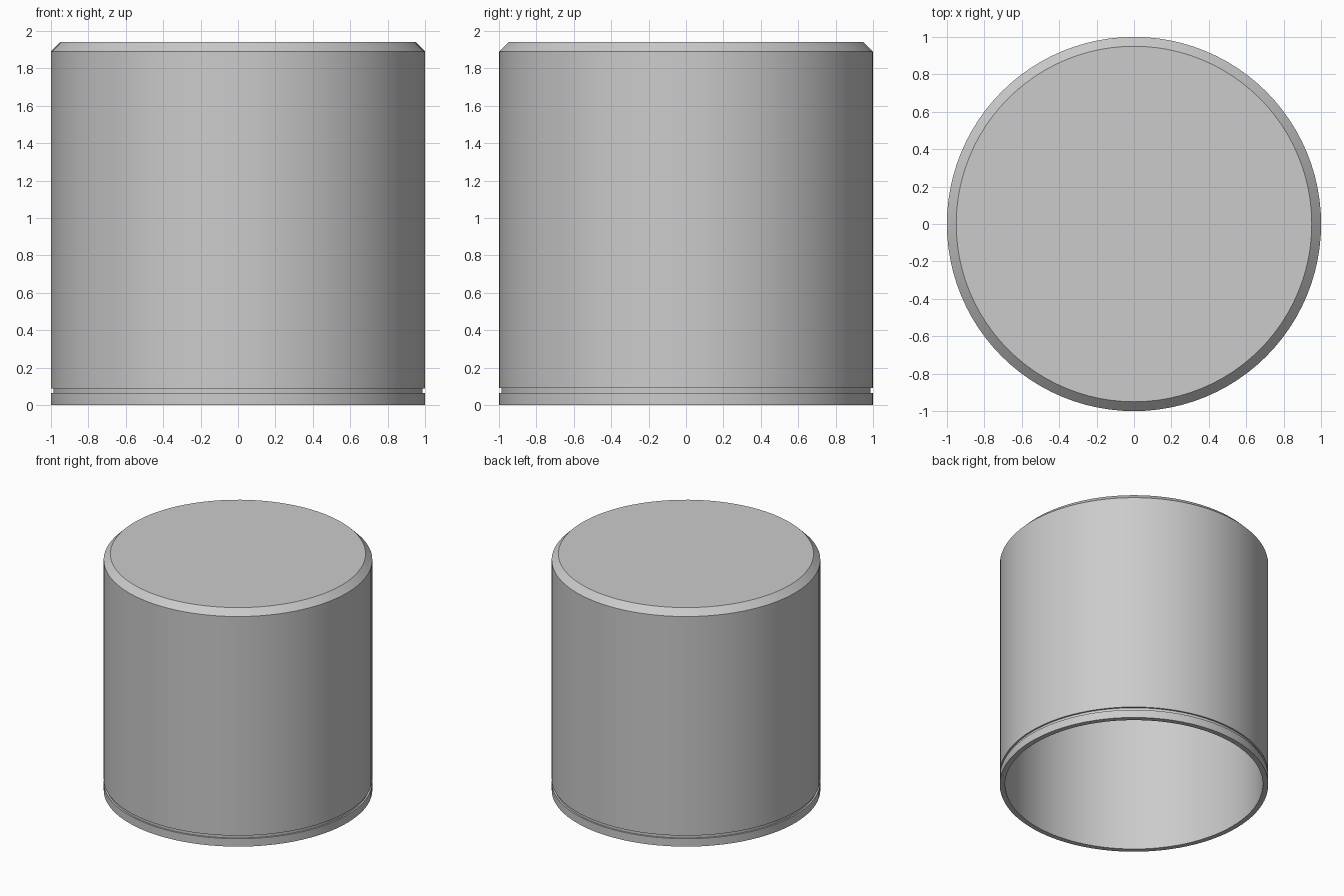
import bpy
import bmesh
from math import tau, radians
from mathutils import Vector

cube = bpy.data.objects.get("Cube")
if cube:
    bpy.data.objects.remove(cube, do_unlink=True)

SEGMENTS = 96
RADIUS, HEIGHT, CHAMFER = 1.0, 1.94, 0.05
GROOVE_LOW, GROOVE_HIGH, GROOVE_RADIUS = 0.065, 0.09, 0.987
BORE_RADIUS, BORE_TOP = 0.96, 1.89

# Single plain grey
grey = bpy.data.materials.new("plain grey")
grey.use_nodes = True
colour = (0.6, 0.6, 0.6, 1)
grey.diffuse_color = colour
grey.node_tree.nodes["Principled BSDF"].inputs["Base Color"].default_value = colour

# Half section from the top centre, down the outside, and up the open bore
profile = [
    (0, HEIGHT), (RADIUS - CHAMFER, HEIGHT), (RADIUS, HEIGHT - CHAMFER),
    (RADIUS, GROOVE_HIGH), (GROOVE_RADIUS, GROOVE_HIGH),
    (GROOVE_RADIUS, GROOVE_LOW), (RADIUS, GROOVE_LOW), (RADIUS, 0),
    (BORE_RADIUS, 0), (BORE_RADIUS, BORE_TOP), (0, BORE_TOP),
]

# Hollow cap, turned about the vertical axis
bm = bmesh.new()
verts = [bm.verts.new((r, 0, z)) for r, z in profile]
edges = [bm.edges.new(pair) for pair in zip(verts, verts[1:])]
bmesh.ops.spin(bm, geom=verts + edges, cent=Vector(), axis=(0, 0, 1),
               angle=tau, steps=SEGMENTS, use_merge=True)
bmesh.ops.remove_doubles(bm, verts=bm.verts, dist=0.0001)
bmesh.ops.recalc_face_normals(bm, faces=bm.faces)
mesh = bpy.data.meshes.new("hollow_cap")
bm.to_mesh(mesh)
bm.free()
mesh.materials.append(grey)
cap = bpy.data.objects.new("hollow_cap", mesh)
bpy.context.collection.objects.link(cap)

# Smooth walls with crisp rims
bpy.ops.object.select_all(action="DESELECT")
cap.select_set(True)
bpy.context.view_layer.objects.active = cap
bpy.ops.object.shade_smooth_by_angle(angle=radians(30))
